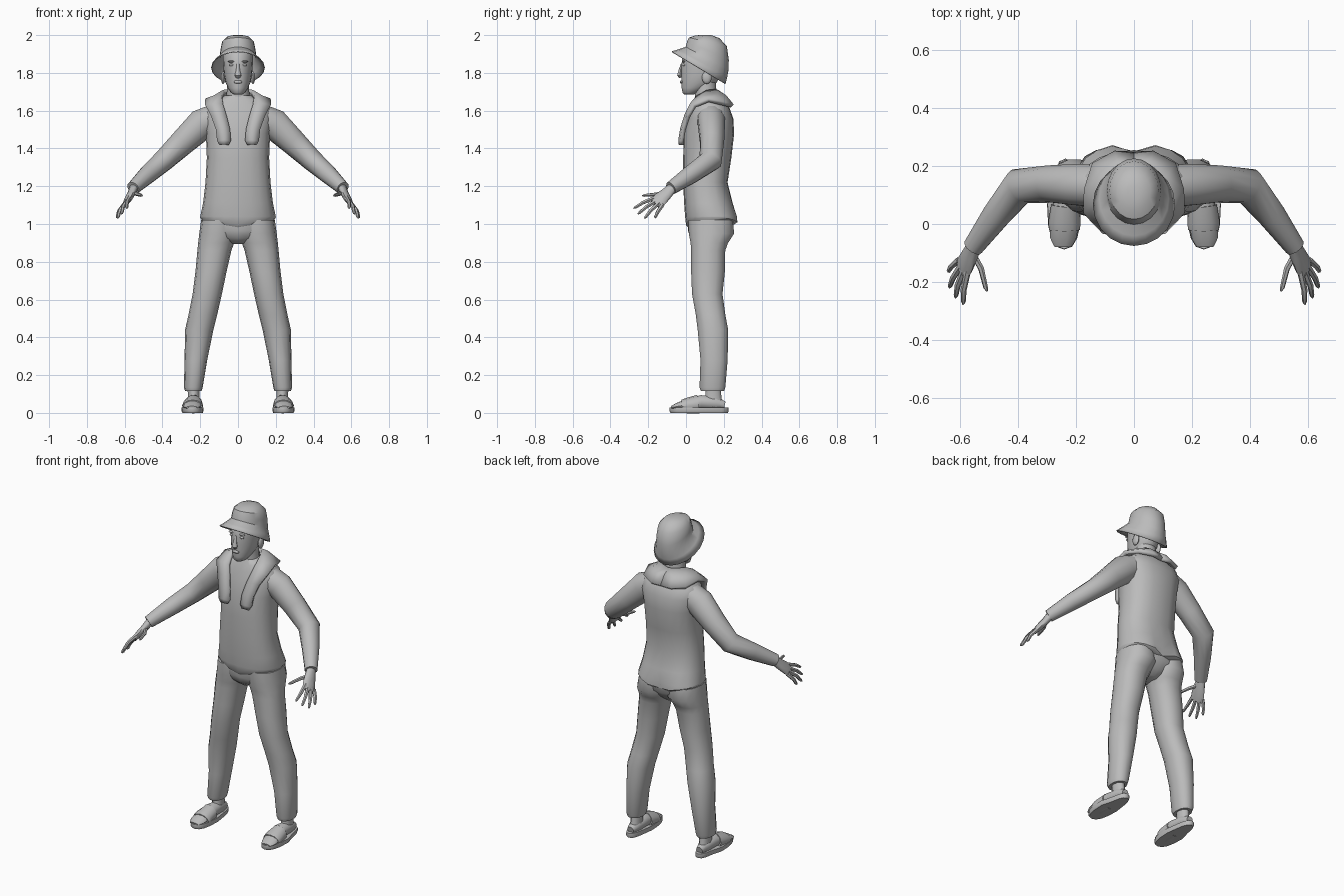
import bpy, bmesh, math
from mathutils import Vector

GREY = bpy.data.materials.new("plain grey")
GREY.diffuse_color = (0.5, 0.5, 0.5, 1)


def finish(name, bm, mirror=False, thick=0, angle=50):
    """Turn a bmesh into a shaded object, mirrored across x if it is one of a pair."""
    bmesh.ops.recalc_face_normals(bm, faces=bm.faces)
    me = bpy.data.meshes.new(name)
    bm.to_mesh(me)
    bm.free()
    ob = bpy.data.objects.new(name, me)
    bpy.context.collection.objects.link(ob)
    me.materials.append(GREY)
    bpy.ops.object.select_all(action='DESELECT')
    ob.select_set(True)
    bpy.context.view_layer.objects.active = ob
    bpy.ops.object.shade_smooth_by_angle(angle=math.radians(angle))
    if thick:
        m = ob.modifiers.new("thickness", 'SOLIDIFY')
        m.thickness = thick
        m.offset = 0
    if mirror:
        m = ob.modifiers.new("mirror", 'MIRROR')
        m.use_clip = False
        m.merge_threshold = 0.0005
    return ob


def skin(rings, caps=(True, True)):
    """Join rings of points into a tube."""
    bm = bmesh.new()
    rows = [[bm.verts.new(p) for p in r] for r in rings]
    n = len(rows[0])
    for a, b in zip(rows, rows[1:]):
        for i in range(n):
            bm.faces.new((a[i], a[(i + 1) % n], b[(i + 1) % n], b[i]))
    if caps[0]:
        bm.faces.new(rows[0])
    if caps[1]:
        bm.faces.new(rows[-1])
    return bm


def oval(c, a, b, n, power=1.0):
    pts = []
    for i in range(n):
        t = 2 * math.pi * i / n
        co, si = math.cos(t), math.sin(t)
        pts.append(c + a * math.copysign(abs(co) ** power, co) + b * math.copysign(abs(si) ** power, si))
    return pts


def level(rows, n=16, power=1.0):
    """Level rings from (z, x min, x max, y min, y max)."""
    return [oval(Vector(((x0 + x1) / 2, (y0 + y1) / 2, z)), Vector(((x1 - x0) / 2, 0, 0)),
                 Vector((0, (y1 - y0) / 2, 0)), n, power) for z, x0, x1, y0, y1 in rows]


def sym(rows):
    return [(z, -w, w, f, b) for z, w, f, b in rows]


def tube(rows, ref, n=10):
    """Rings along a path of (x, y, z, radius along ref, other radius)."""
    pts = [Vector(r[:3]) for r in rows]
    out = []
    for i, r in enumerate(rows):
        t = (pts[min(i + 1, len(pts) - 1)] - pts[max(i - 1, 0)]).normalized()
        a = Vector(ref)
        a = (a - t * a.dot(t)).normalized()
        out.append(oval(pts[i], a * r[3], t.cross(a) * r[4], n))
    return out


def ball(name, c, size, mirror=False):
    bm = bmesh.new()
    bmesh.ops.create_uvsphere(bm, u_segments=10, v_segments=6, radius=1)
    for v in bm.verts:
        v.co = Vector([c[i] + v.co[i] * size[i] for i in range(3)])
    finish(name, bm, mirror)


# Shirt body, with a dipped hem and a groove at the lower back
bm = skin(level(sym([(.985, .19, .012, .255), (1.0, .2, .0, .278), (1.04, .2, -.005, .275),
                     (1.11, .185, -.01, .25), (1.22, .172, -.015, .22), (1.35, .165, -.015, .24),
                     (1.48, .17, -.012, .255), (1.56, .185, .01, .25), (1.615, .175, .025, .23),
                     (1.655, .12, .04, .2), (1.68, .072, .05, .165)]), 20, .85))
for v in bm.verts:
    low = max(0, min(1, (1.12 - v.co.z) / .1))
    if v.co.z < 1.01:
        v.co.z += .2 * abs(v.co.x) - .005
    if v.co.y > .2 and abs(v.co.x) < .02:
        v.co.y -= .03 * low
finish("shirt_body", bm)

# Sleeves
finish("sleeve", skin(tube([(.10, .13, 1.575, .075, .07), (.19, .135, 1.53, .073, .083),
                            (.29, .138, 1.435, .065, .07), (.395, .13, 1.335, .064, .058),
                            (.475, .03, 1.265, .05, .05), (.555, -.08, 1.19, .036, .036)],
                           (0, 1, .2), 12)), True)

# Trousers: hips and legs
finish("hips", skin(level(sym([(1.02, .19, .01, .25), (.965, .185, .01, .245), (.925, .11, .025, .21),
                               (.895, .035, .06, .18)]), 16, .85)), angle=80)
finish("trouser_leg", skin(level([(1.02, .005, .195, .01, .25), (.95, .003, .205, .012, .258),
                                  (.90, .02, .211, .022, .225), (.86, .035, .215, .025, .21),
                                  (.75, .06, .225, .025, .208), (.63, .085, .24, .03, .195),
                                  (.52, .11, .262, .05, .21), (.44, .13, .28, .06, .225),
                                  (.28, .163, .283, .075, .222), (.135, .187, .286, .07, .21),
                                  (.115, .193, .28, .078, .203)], 14, .9)), True)

# Ankle, foot, sandal sole and strap
finish("ankle", skin(level([(.14, .205, .267, .1, .185), (.08, .203, .265, .1, .19),
                            (.03, .203, .267, .08, .205)], 10)), True)
finish("foot", skin(tube([(.235, .205, .04, .022, .022), (.235, .16, .05, .036, .036),
                          (.236, .08, .056, .042, .04), (.24, .0, .042, .05, .03),
                          (.245, -.05, .034, .045, .018), (.245, -.078, .028, .03, .008)],
                         (1, 0, 0))), True)
bm = skin(level([(.0, .186, .294, -.082, .222), (.012, .182, .3, -.088, .226),
                 (.028, .184, .298, -.086, .225)], 16, .8))
for v in bm.verts:
    if v.co.y > .08:
        v.co.x = .236 + (v.co.x - .241) * .78
finish("sandal_sole", bm, True)
finish("sandal_strap", skin(tube([(.24, -.02, .034, .053, .035), (.24, .005, .038, .056, .041),
                                  (.237, .065, .046, .049, .05)], (1, 0, 0), 12)), True, angle=35)

# Towel round the neck: (inner edge, outer edge) pairs from nape to front end
edges = [((0, .165, 1.70), (0, .24, 1.622)), ((.045, .155, 1.705), (.065, .245, 1.625)),
         ((.075, .11, 1.70), (.14, .205, 1.635)), ((.085, .065, 1.675), (.168, .12, 1.655)),
         ((.08, .03, 1.63), (.17, .045, 1.625)), ((.062, .008, 1.57), (.14, .012, 1.57)),
         ((.045, -.012, 1.5), (.115, -.012, 1.5)), ((.04, -.022, 1.44), (.108, -.022, 1.44)),
         ((.052, -.022, 1.418), (.095, -.022, 1.418))]
bm = bmesh.new()
rows = []
for p, q in edges:
    p, q = Vector(p), Vector(q)
    mid = (p + q) / 2 + (Vector((0, -.008, .005)) if p.y < .1 else Vector((0, .006, .008)))
    rows.append([bm.verts.new(c) for c in (p, mid, q)])
for a, b in zip(rows, rows[1:]):
    for i in (0, 1):
        bm.faces.new((a[i], a[i + 1], b[i + 1], b[i]))
finish("towel", bm, True, .022)

# Hands: palm, four fingers and thumb
across = (.03, .05, -.035)
finish("palm", skin(tube([(.548, -.068, 1.196, .026, .024), (.565, -.105, 1.16, .036, .02),
                          (.583, -.14, 1.128, .043, .018), (.592, -.165, 1.108, .038, .012)], across)), True)
fingers = {"index_finger": ((.576, -.175, 1.133), (.59, -.278, 1.083)),
           "middle_finger": ((.59, -.168, 1.115), (.617, -.255, 1.053)),
           "ring_finger": ((.602, -.153, 1.101), (.638, -.22, 1.03)),
           "little_finger": ((.61, -.13, 1.092), (.642, -.165, 1.032)),
           "thumb": ((.555, -.11, 1.165), (.507, -.232, 1.15))}
for name, (p, q) in fingers.items():
    p, q = Vector(p), Vector(q)
    bend = Vector((.005, 0, .006)) if name != "thumb" else Vector((-.003, .018, 0))
    path = [(p - (q - p) * .15, .012), (p.lerp(q, .5) + bend, .0105), (p.lerp(q, .9), .008), (q, .003)]
    finish(name, skin(tube([(*c, r, r) for c, r in path], across, 6)), True)

# Neck and head
finish("neck", skin(tube([(0, .11, 1.63, .07, .065), (0, .105, 1.68, .06, .058),
                          (0, .1, 1.76, .058, .06)], (1, 0, 0), 14)))
finish("head", skin(level(sym([(1.685, .02, -.008, .04), (1.695, .038, -.019, .07), (1.72, .053, -.024, .12),
                               (1.75, .066, -.025, .165), (1.79, .074, -.026, .185), (1.84, .078, -.026, .197),
                               (1.89, .08, -.02, .2), (1.94, .07, .02, .19)]), 18)), angle=80)
ball("ear", (.079, .11, 1.775), (.012, .026, .034), True)
ball("eye", (.034, -.011, 1.842), (.014, .008, .007), True)
ball("brow", (.035, -.012, 1.86), (.02, .009, .005), True)
ball("lips", (0, -.024, 1.752), (.024, .009, .009))
finish("nose", skin(tube([(0, -.022, 1.85, .007, .004), (0, -.029, 1.815, .01, .01),
                          (0, -.033, 1.787, .018, .014), (0, -.027, 1.775, .011, .008)], (1, 0, 0), 8)))

# Bucket hat: tilted rings of (front y, front z, back y, back z, half width)
hat = [(-.075, 1.912, .207, 1.742, .14), (-.04, 1.922, .216, 1.78, .118), (.0, 1.936, .223, 1.818, .095),
       (.008, 1.965, .224, 1.87, .091), (.018, 1.985, .214, 1.94, .082), (.05, 1.996, .175, 1.982, .056),
       (.085, 1.998, .135, 1.997, .022)]
rings = [oval(Vector((0, (a + c) / 2, (b + d) / 2)), Vector((w, 0, 0)),
              Vector((0, (c - a) / 2, (d - b) / 2)), 20) for a, b, c, d, w in hat]
finish("bucket_hat", skin(rings, (False, True)), thick=.005, angle=35)
